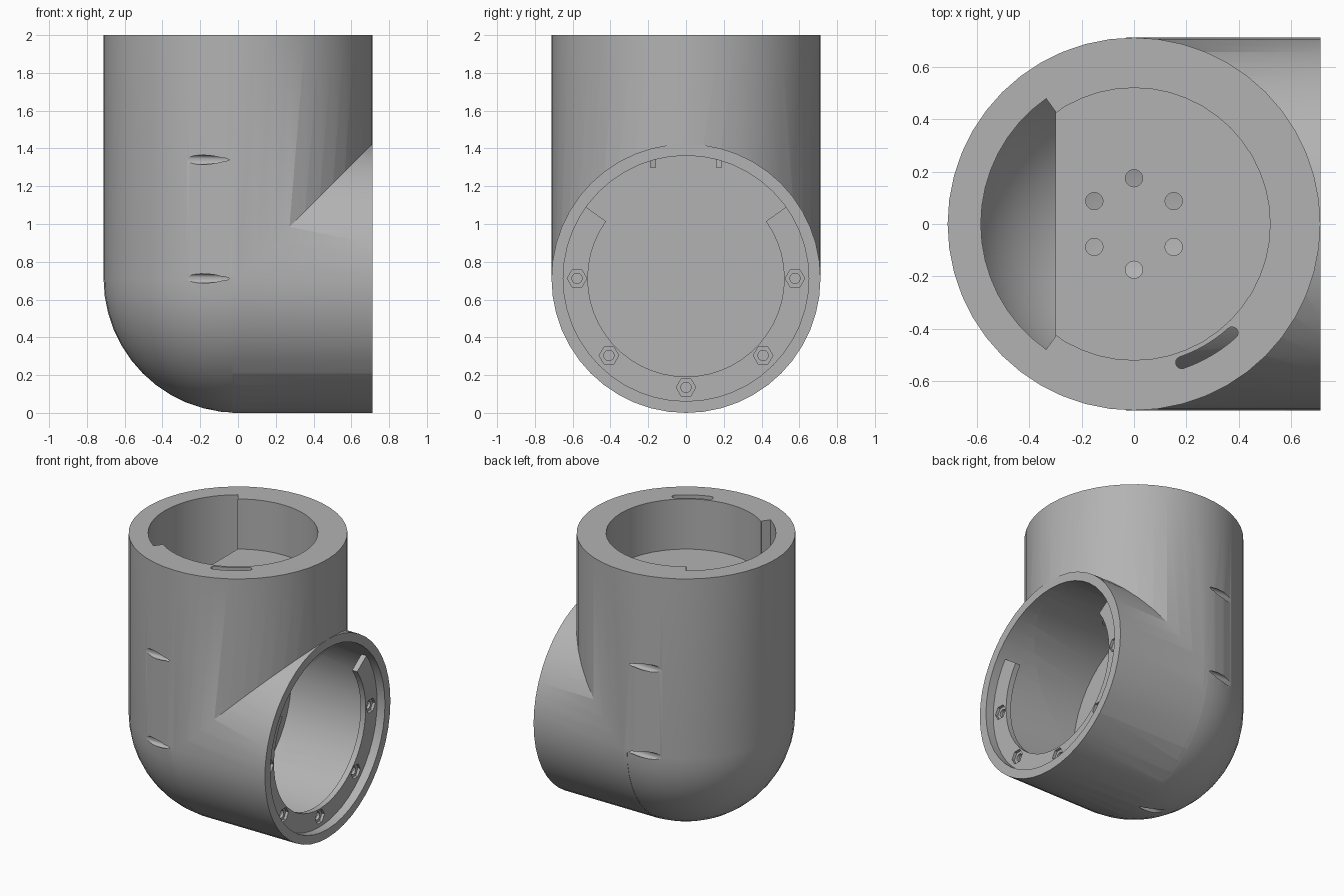
import bpy, bmesh
from math import cos, sin, radians
from mathutils import Vector

if "Cube" in bpy.data.objects:
    bpy.data.objects.remove(bpy.data.objects["Cube"], do_unlink=True)

R, BORE, TOP = 0.712, 0.65, 2.0     # outer radius, cavity radius, height
SIDES = 48

grey = bpy.data.materials.new("plain grey")
grey.use_nodes = True
colour = (0.45, 0.45, 0.45, 1)
grey.diffuse_color = colour
grey.node_tree.nodes["Principled BSDF"].inputs["Base Color"].default_value = colour


def finish(name, bm):
    bmesh.ops.recalc_face_normals(bm, faces=bm.faces)
    mesh = bpy.data.meshes.new(name)
    bm.to_mesh(mesh)
    bm.free()
    mesh.materials.append(grey)
    ob = bpy.data.objects.new(name, mesh)
    bpy.context.collection.objects.link(ob)
    return ob


def arc(r, start, end, n, cx=0, cy=0):
    angles = [radians(start + (end - start) * i / n) for i in range(n + 1)]
    return [(cx + r * cos(a), cy + r * sin(a)) for a in angles]


def circle(r, cx=0, cy=0, n=SIDES):
    return arc(r, 0, 360, n, cx, cy)[:-1]


def prism(name, outline, axis, low, high):
    """Extrude an outline along x (outline in y, z) or z (outline in x, y)."""
    bm = bmesh.new()
    place = (lambda a, b: (low, a, b)) if axis == "x" else (lambda a, b: (a, b, low))
    face = bm.faces.new([bm.verts.new(place(a, b)) for a, b in outline])
    new = bmesh.ops.extrude_face_region(bm, geom=[face])["geom"]
    step = Vector((high - low, 0, 0) if axis == "x" else (0, 0, high - low))
    bmesh.ops.translate(bm, vec=step, verts=[g for g in new if isinstance(g, bmesh.types.BMVert)])
    return finish(name, bm)


def round_ended(name, r, top):
    """Upright cylinder with a hemispherical lower end."""
    bm = bmesh.new()
    bmesh.ops.create_uvsphere(bm, u_segments=SIDES, v_segments=SIDES // 2, radius=r)
    bmesh.ops.delete(bm, geom=[v for v in bm.verts if v.co.z > 0.001], context="VERTS")
    rim = [e for e in bm.edges if e.is_boundary]
    new = bmesh.ops.extrude_edge_only(bm, edges=rim)["geom"]
    bmesh.ops.translate(bm, vec=(0, 0, top - R), verts=[g for g in new if isinstance(g, bmesh.types.BMVert)])
    bmesh.ops.holes_fill(bm, edges=[e for e in bm.edges if e.is_boundary], sides=0)
    bmesh.ops.translate(bm, vec=(0, 0, R), verts=bm.verts)
    return finish(name, bm)


def combine(target, tool, operation="DIFFERENCE"):
    mod = target.modifiers.new("combine", "BOOLEAN")
    mod.operation, mod.object, mod.solver = operation, tool, "EXACT"
    bpy.context.view_layer.objects.active = target
    bpy.ops.object.modifier_apply(modifier=mod.name)
    bpy.data.objects.remove(tool, do_unlink=True)


# Elbow body: upright tube with a rounded heel, joined by a sideways tube
body = round_ended("elbow_body", R, TOP)
combine(body, prism("side_tube", circle(R, 0, R), "x", -0.03, R), "UNION")

# Inner cavity and the open side mouth
combine(body, round_ended("cavity", BORE, 1.5))
combine(body, prism("mouth", circle(BORE, 0, R), "x", -0.03, 0.9))

# Upper socket, with the wall notch that continues as an opening in its floor
combine(body, prism("socket", circle(0.52), "z", 1.64, 2.2))
notch = arc(0.585, 125, 235, 16) + [(-0.3, -0.43), (-0.3, 0.43)]
combine(body, prism("notch", notch, "z", 1.3, 2.2))

# Ring of holes in the socket floor
for x, y in arc(0.175, 30, 330, 5):
    combine(body, prism("floor_hole", circle(0.033, x, y, 20), "z", 1.3, 1.8))

# Curved slot through the upper rim
ends = [(0.56 * cos(radians(a)), 0.56 * sin(radians(a)), a) for a in (-71, -48)]
slot = arc(0.583, -71, -48, 6) + arc(0.023, -48, 132, 8, *ends[1][:2])[1:-1]
slot += arc(0.537, -48, -71, 6) + arc(0.023, 109, 289, 8, *ends[0][:2])[1:-1]
combine(body, prism("rim_slot", slot, "z", 1.3, 2.2))

# Lengthwise screw holes that break through the outer wall
for y, z in [(s * 0.684, h) for s in (-1, 1) for h in (R, 1.34)] + [(0, R - 0.684)]:
    combine(body, prism("screw_hole", circle(0.025, y, z, 20), "x", -0.6, 0.01))

# C-shaped flange inside the mouth, open at the top
outline = arc(0.66, 35.5, -215.5, 36) + arc(0.52, -215.5, 35.5, 36)
outline = [(y, z + R) for y, z in outline]
flange = prism("mouth_flange", outline, "x", 0.61, 0.65)

# Hexagonal nut pockets with through holes
for y, z in arc(0.577, -180, 0, 4):
    combine(flange, prism("nut_pocket", circle(0.052, y, z + R, 6), "x", 0.63, 0.7))
    combine(flange, prism("bolt_hole", circle(0.027, y, z + R, 20), "x", 0.5, 0.7))

for ob in (body, flange):
    bpy.ops.object.select_all(action="DESELECT")
    ob.select_set(True)
    bpy.context.view_layer.objects.active = ob
    bpy.ops.object.shade_smooth_by_angle(angle=radians(30))
